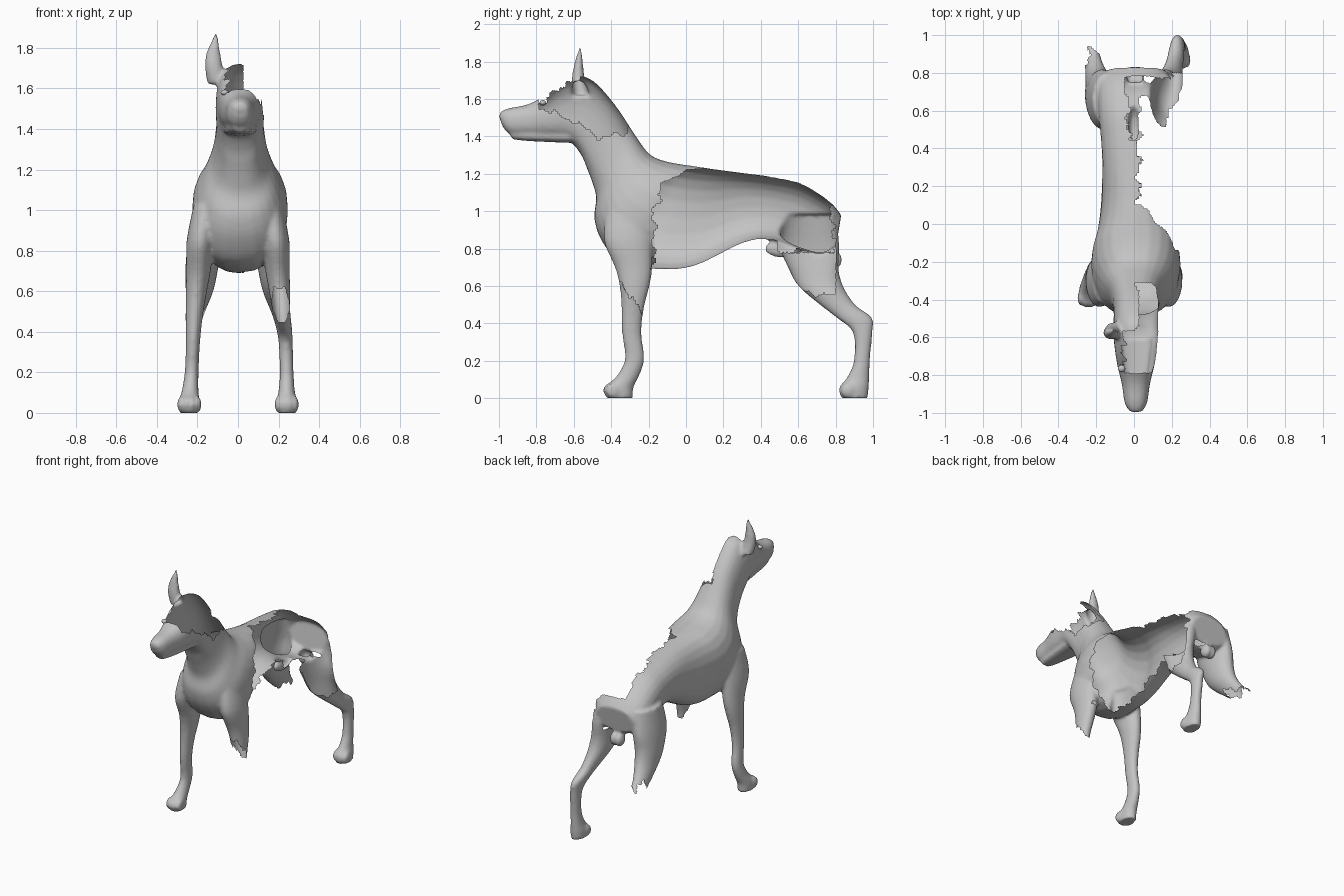
import bpy, bmesh, math
from mathutils import Matrix, Vector

cube = bpy.data.objects.get("Cube")
if cube:
    bpy.data.objects.remove(cube, do_unlink=True)

coat = bpy.data.materials.new("plain_grey")
coat.use_nodes = True
GREY = (0.55, 0.55, 0.55, 1)
coat.diffuse_color = GREY
coat.node_tree.nodes["Principled BSDF"].inputs["Base Color"].default_value = GREY


def spline(stations, steps=4):
    """Catmull-Rom interpolation of rows of numbers."""
    rows = []
    for i in range(len(stations) - 1):
        a = stations[max(i - 1, 0)]
        b, c = stations[i], stations[i + 1]
        d = stations[min(i + 2, len(stations) - 1)]
        for s in range(steps):
            t = s / steps
            rows.append([q + t * ((r - p) + t * ((2 * p - 5 * q + 4 * r - e) + t * (3 * (q - r) + e - p))) / 2
                         for p, q, r, e in zip(a, b, c, d)])
    return rows + [list(stations[-1])]


def loft(bm, frames, power=1.0, sides=24):
    """Closed tube through frames of (centre, half axis, half axis)."""
    rings = []
    for centre, u, v in frames:
        ring = []
        for k in range(sides):
            a = math.tau * k / sides
            cs, sn = math.cos(a), math.sin(a)
            cs = math.copysign(abs(cs) ** power, cs)
            sn = math.copysign(abs(sn) ** power, sn)
            ring.append(bm.verts.new(centre + u * cs + v * sn))
        rings.append(ring)
    for r, s in zip(rings, rings[1:]):
        for k in range(sides):
            n = (k + 1) % sides
            bm.faces.new((r[k], r[n], s[n], s[k]))
    bm.faces.new(rings[0][::-1])
    bm.faces.new(rings[-1])


def trunk(bm, stations, x):
    """Loft from rows of top y, top z, bottom y, bottom z, half width."""
    frames = []
    for ty, tz, by, bz, w in spline(stations):
        top, low = Vector((x, ty, tz)), Vector((x, by, bz))
        frames.append(((top + low) / 2, Vector((w, 0, 0)), (top - low) / 2))
    loft(bm, frames, 0.85)


def limb(bm, stations, side):
    """Loft from rows of x, y, z, half width, half depth."""
    loft(bm, [(Vector((side * x, y, z)), Vector((w, 0, 0)), Vector((0, d, 0)))
              for x, y, z, w, d in spline(stations)])


def ball(bm, centre, size):
    bmesh.ops.create_icosphere(bm, subdivisions=3, radius=1,
                               matrix=Matrix.Translation(centre) @ Matrix.Diagonal((*size, 1)))


def paw(bm, x, y):
    for k in (-1.5, -0.5, 0.5, 1.5):
        ball(bm, (x + k * 0.028, y + 0.012 * abs(k), 0.042), (0.017, 0.04, 0.041))


flesh = bmesh.new()

# Head, neck and torso
trunk(flesh, [
    (-.995, 1.53, -.985, 1.46, .035), (-.95, 1.55, -.94, 1.41, .06),
    (-.85, 1.57, -.84, 1.4, .075), (-.77, 1.61, -.73, 1.39, .098),
    (-.7, 1.67, -.62, 1.37, .112), (-.6, 1.72, -.56, 1.3, .12),
    (-.5, 1.7, -.53, 1.23, .118), (-.38, 1.57, -.5, 1.15, .12),
    (-.28, 1.42, -.48, 1.07, .14), (-.2, 1.31, -.49, .96, .185),
    (-.12, 1.27, -.45, .84, .225), (-.02, 1.25, -.35, .73, .235),
    (.05, 1.24, -.15, .69, .205), (.15, 1.225, .05, .71, .185),
    (.3, 1.205, .3, .83, .178), (.45, 1.185, .45, .85, .185),
    (.6, 1.155, .6, .8, .2), (.75, 1.07, .72, .77, .2),
    (.83, .98, .8, .8, .15)], 0.01)

# Lower jaw, nose and underside details
trunk(flesh, [(-.94, 1.42, -.93, 1.385, .035), (-.85, 1.43, -.84, 1.375, .055),
              (-.62, 1.43, -.62, 1.365, .085)], 0.01)
ball(flesh, (0.01, -.97, 1.505), (.036, .03, .032))
ball(flesh, (0, .52, .8), (.03, .1, .05))
for x in (-.015, .025):
    ball(flesh, (x, .79, .74), (.03, .045, .05))

# Legs and paws
FORE = [(.16, -.3, 1.02, .06, .12), (.185, -.31, .85, .068, .13),
        (.195, -.28, .7, .06, .1), (.205, -.275, .6, .052, .08),
        (.215, -.285, .48, .042, .06), (.222, -.29, .35, .035, .052),
        (.228, -.275, .21, .034, .052), (.235, -.31, .12, .04, .06),
        (.24, -.355, .06, .05, .075), (.24, -.355, 0, .048, .07)]
HIND = [(.14, .66, .98, .08, .14), (.165, .66, .82, .085, .16),
        (.18, .68, .7, .08, .135), (.19, .72, .6, .068, .12),
        (.21, .81, .5, .048, .095), (.225, .9, .43, .04, .095),
        (.235, .945, .35, .035, .052), (.24, .94, .2, .034, .043),
        (.24, .92, .11, .04, .06), (.24, .9, .06, .05, .078),
        (.24, .9, 0, .048, .072)]
for side in (-1, 1):
    limb(flesh, FORE, side)
    limb(flesh, HIND, side)
    paw(flesh, side * .24, -.41)
    paw(flesh, side * .24, .85)

# Upright ear on the right
limb(flesh, [(.1, -.56, 1.62, .05, .045), (.118, -.575, 1.7, .045, .036),
             (.122, -.575, 1.77, .036, .026), (.114, -.57, 1.83, .019, .016),
             (.108, -.567, 1.875, .005, .006)], -1)

# Fuse everything into one smooth skin
mesh = bpy.data.meshes.new("dog_parts")
bmesh.ops.recalc_face_normals(flesh, faces=flesh.faces)
flesh.to_mesh(mesh)
flesh.free()
parts = bpy.data.objects.new("dog_parts", mesh)
bpy.context.collection.objects.link(parts)
fuse = parts.modifiers.new("fuse", 'REMESH')
fuse.mode = 'VOXEL'
fuse.voxel_size = 0.011
soft = parts.modifiers.new("soften", 'SMOOTH')
soft.factor = 0.5
soft.iterations = 5
graph = bpy.context.evaluated_depsgraph_get()
skin = bpy.data.meshes.new_from_object(parts.evaluated_get(graph))
bpy.data.objects.remove(parts, do_unlink=True)


def along(t, points):
    """Height of a broken line at t."""
    for (a, p), (b, q) in zip(points, points[1:]):
        if t <= b:
            return p + (q - p) * max(0, t - a) / (b - a)
    return points[-1][1]


def jag(t):
    return .012 * math.sin(t * 43) + .008 * math.sin(t * 97)


HEAD_EDGE = [(-.8, 1.57), (-.72, 1.53), (-.6, 1.48), (-.45, 1.39), (-.3, 1.43)]
FLANK_EDGE = [(.7, -.17), (1, -.17), (1.15, -.12), (1.22, 0), (1.25, .3)]


def missing(c, n):
    """True where the torn shell has no surface."""
    x, y, z = c
    if -.79 < y < -.31 and z > along(y, HEAD_EDGE) + jag(y):
        if x > (-.055 if y < -.57 else .015) + jag(y + z):
            return True
    if y < 0:
        if x > .1 and z < .6 - 1.3 * max(0, y + .34) + jag(y * 2):
            return True
    if x < 0 and y > .4 and z < .49 + 2 * jag(y + x):
        return True
    if along(z, FLANK_EDGE) + jag(z) < y < .78 + jag(z):
        spine = -.03 if y > .45 and z > .9 else .025
        if x > spine + jag(y) and (y < .4 or z > .78):
            return True
    if z > 1.04 and y > .7 and x > -.05:
        return True
    # outer wall of the left thigh
    edge = .58 - .2 * (y - .6)
    return x > .12 and .4 < y < .8 and edge + jag(y) < z < .85 and n.x > -.1


shell = bmesh.new()
shell.from_mesh(skin)
shell.normal_update()
torn = [f for f in shell.faces if missing(f.calc_center_median(), f.normal)]
bmesh.ops.delete(shell, geom=torn, context='FACES')
for f in shell.faces:
    f.smooth = True
    f.material_index = 0
shell.to_mesh(skin)
shell.free()
skin.name = "dog_shell"
skin.materials.clear()
skin.materials.append(coat)
bpy.context.collection.objects.link(bpy.data.objects.new("dog_shell", skin))

# Right eye
eye_mesh = bpy.data.meshes.new("right_eye")
eye = bmesh.new()
ball(eye, (-.066, -.765, 1.58), (.02, .018, .014))
for f in eye.faces:
    f.smooth = True
eye.to_mesh(eye_mesh)
eye.free()
eye_mesh.materials.append(coat)
bpy.context.collection.objects.link(bpy.data.objects.new("right_eye", eye_mesh))
